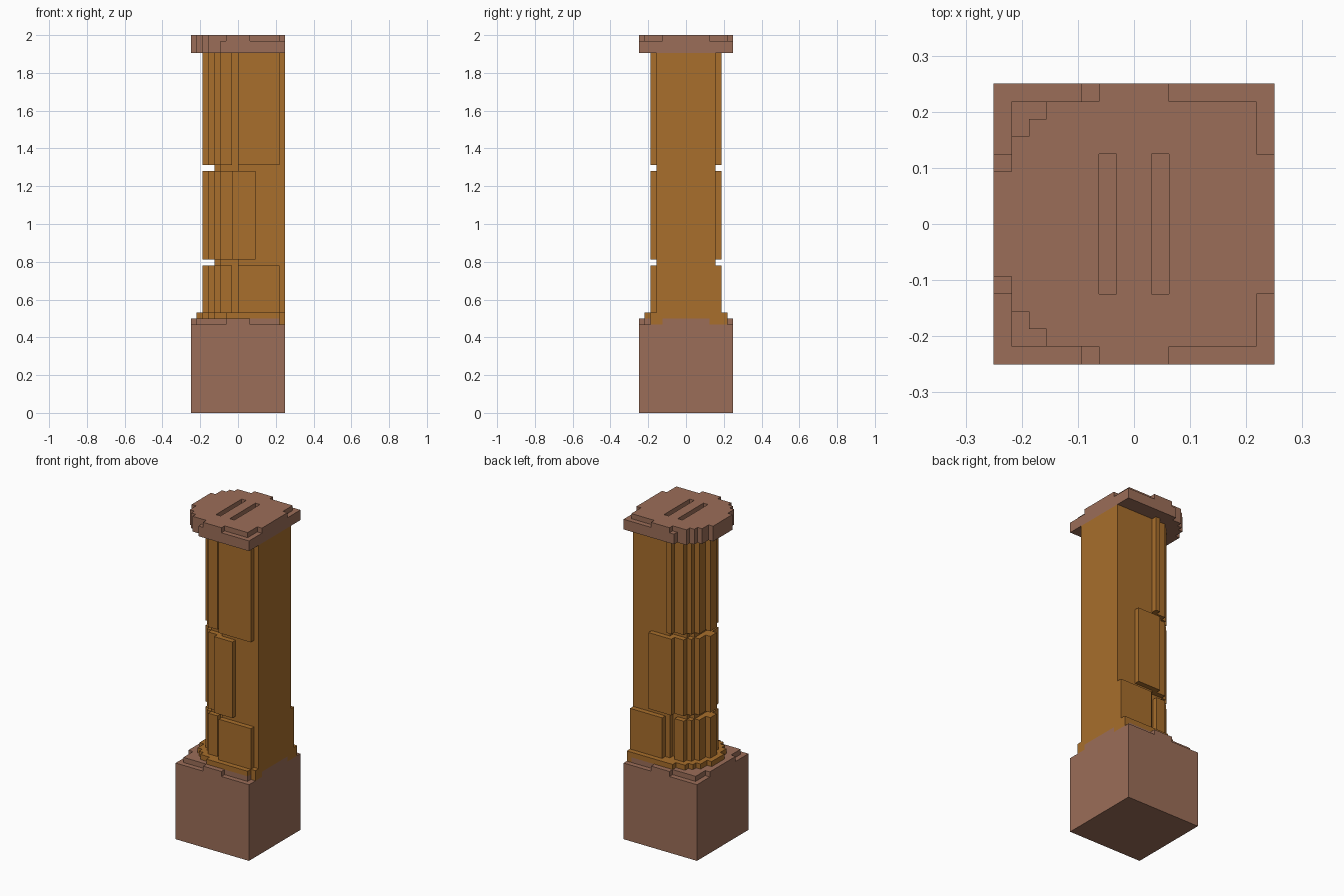
import bpy, bmesh

if "Cube" in bpy.data.objects:
    bpy.data.objects.remove(bpy.data.objects["Cube"], do_unlink=True)

U = 1 / 32  # one block


def material(name, rgb):
    m = bpy.data.materials.new(name)
    m.use_nodes = True
    m.diffuse_color = (*rgb, 1)
    b = m.node_tree.nodes["Principled BSDF"]
    b.inputs["Base Color"].default_value = (*rgb, 1)
    b.inputs["Roughness"].default_value = 0.9
    return m


BROWN = material("dusty brown", (0.33, 0.155, 0.098))
ORANGE = material("ochre wood", (0.392, 0.156, 0.025))


def slab(name, outline, z0, z1, mat):
    """Extrude a closed outline, in blocks, from z0 to z1."""
    bm = bmesh.new()
    face = bm.faces.new([bm.verts.new((x * U, y * U, z0 * U)) for x, y in outline])
    top = bmesh.ops.extrude_face_region(bm, geom=[face])["geom"]
    bmesh.ops.translate(bm, vec=(0, 0, (z1 - z0) * U),
                        verts=[v for v in top if isinstance(v, bmesh.types.BMVert)])
    bmesh.ops.recalc_face_normals(bm, faces=bm.faces)
    mesh = bpy.data.meshes.new(name)
    bm.to_mesh(mesh)
    bm.free()
    mesh.materials.append(mat)
    obj = bpy.data.objects.new(name, mesh)
    bpy.context.collection.objects.link(obj)
    return obj


def stepped(steps, x_end):
    """Mirrored outline: from each x onward the half width is h."""
    half = []
    last = None
    for x, h in steps:
        if last is not None:
            half.append((x, last))
        half.append((x, h))
        last = h
    half.append((x_end, last))
    return half + [(x, -y) for x, y in reversed(half)]


def box(name, x0, x1, y0, y1, z0, z1, mat):
    return slab(name, [(x0, y0), (x1, y0), (x1, y1), (x0, y1)], z0, z1, mat)


# Pedestal block with a notched top course
box("pedestal", -8, 8, -8, 8, 0, 15, BROWN)
slab("pedestal_top", stepped([(-8, 4), (-7, 7), (-2, 8), (2, 7), (7, 4)], 8), 15, 16, BROWN)

# Shaft foot: a stepped ring, flush with the flat side
slab("shaft_foot", stepped([(-7, 2), (-6, 4), (-5, 5), (-4, 6), (-2, 7)], 7), 16, 17, ORANGE)
box("foot_end", 7, 8, -6, 7, 16, 17, ORANGE)
box("foot_corner_back", 7, 8, 4, 7, 15, 16, ORANGE)
box("foot_corner_front", 7, 8, -6, -4, 15, 16, ORANGE)

# Shaft core
slab("shaft_core", stepped([(-4, 3), (-3, 4), (0, 5)], 8), 17, 61, ORANGE)

# Rounded shells and raised panels, in three tiers:
# name, z range, front panel x range, back panel x range
TIERS = [("lower", 17, 25, (0, 7), (1, 8)),
         ("middle", 26, 41, (-1, 3), (-1, 4)),
         ("upper", 42, 61, (0, 7), (-1, 0))]
for name, z0, z1, front, back in TIERS:
    slab(name + "_shell", stepped([(-6, 1), (-5, 3), (-4, 4), (-3, 5)], -1), z0, z1, ORANGE)
    for side, sign, (x0, x1) in (("front", -1, front), ("back", 1, back)):
        inner = 4 if x0 < 0 else 5
        ys = sorted((sign * inner, sign * 6))
        box(name + "_panel_" + side, x0, x1, *ys, z0, z1, ORANGE)

# Capital: stepped slab and a notched upper course with two slots
CURVE = [(-8, 3), (-7, 5), (-6, 6), (-5, 7)]
slab("capital", stepped(CURVE + [(-3, 8)], 8), 61, 63, BROWN)
top = slab("capital_top", stepped(CURVE + [(-2, 8), (2, 7), (7, 4)], 8), 63, 64, BROWN)
for x in (-2, 1):
    cutter = box("slot_cutter", x, x + 1, -4, 4, 62, 65, BROWN)
    cutter.hide_render = True
    mod = top.modifiers.new("slot", "BOOLEAN")
    mod.operation = "DIFFERENCE"
    mod.solver = "EXACT"
    mod.object = cutter
    bpy.context.view_layer.objects.active = top
    bpy.ops.object.modifier_apply(modifier=mod.name)
    bpy.data.objects.remove(cutter, do_unlink=True)
